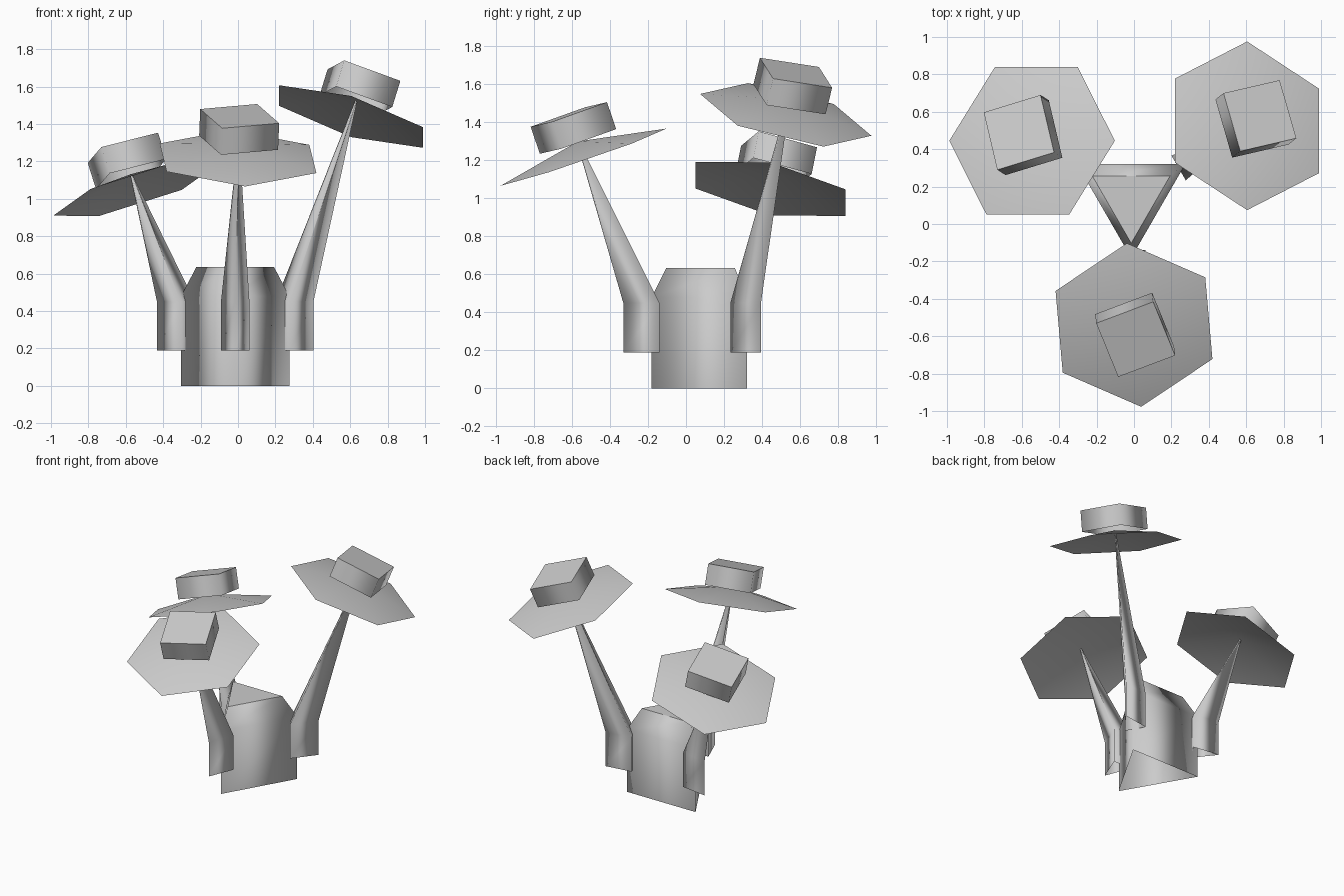
import bpy, bmesh
from math import cos, sin, radians
from mathutils import Vector

cube = bpy.data.objects.get("Cube")
if cube:
    bpy.data.objects.remove(cube, do_unlink=True)

# One plain grey for everything
grey = bpy.data.materials.new("plain_grey")
grey.use_nodes = True
colour = (0.6, 0.6, 0.6, 1)
grey.diffuse_color = colour
grey.node_tree.nodes["Principled BSDF"].inputs["Base Color"].default_value = colour


def ring(centre, normal, radius, sides, azimuth):
    """Regular polygon across the normal, first corner towards the azimuth."""
    n = Vector(normal).normalized()
    c, s = cos(radians(azimuth)), sin(radians(azimuth))
    u = Vector((c, s, -(n.x * c + n.y * s) / n.z)).normalized()
    v = n.cross(u)
    turns = [radians(360 * i / sides) for i in range(sides)]
    return [Vector(centre) + radius * (cos(t) * u + sin(t) * v) for t in turns]


def loft(name, rings, cap=False, apex=None):
    """Smooth open wall through the rings, with an optional flat cap or a point."""
    bm = bmesh.new()
    loops = [[bm.verts.new(p) for p in r] for r in rings]
    count = len(loops[0])
    for low, high in zip(loops, loops[1:]):
        for i in range(count):
            j = (i + 1) % count
            bm.faces.new((low[i], low[j], high[j], high[i])).smooth = True
    if apex is not None:
        tip = bm.verts.new(apex)
        for i in range(count):
            bm.faces.new((loops[-1][i], loops[-1][(i + 1) % count], tip)).smooth = True
    if cap:
        lid = bm.faces.new(loops[-1])
        for edge in lid.edges:
            edge.smooth = False
    mesh = bpy.data.meshes.new(name)
    bm.to_mesh(mesh)
    bm.free()
    mesh.materials.append(grey)
    obj = bpy.data.objects.new(name, mesh)
    bpy.context.collection.objects.link(obj)
    return obj


UP = Vector((0, 0, 1))
AXIS = Vector((-0.015, 0.153, 0))

# Three-sided trunk with a narrowed shoulder, open below
loft("trunk", [
    ring(AXIS, UP, 0.334, 3, -90),
    ring(AXIS + UP * 0.48, UP, 0.334, 3, -90),
    ring((-0.015, 0.137, 0.635), UP, 0.24, 3, -90),
], cap=True)


def stalk(name, azimuth, tip):
    """Three-sided stem: upright foot, then a long taper to the tip."""
    out = Vector((cos(radians(azimuth)), sin(radians(azimuth)), 0))
    side = UP.cross(out)
    section = [out * 0.127, out * -0.063 + side * 0.076, out * -0.063 - side * 0.076]
    foot = AXIS + out * 0.356
    rings = [[foot + UP * z + p for p in section] for z in (0.19, 0.45)]
    rings.append([Vector(tip) + p * 0.06 for p in section])
    loft(name, rings)


def hat(name, centre, normal, brim_turn, crown_turn):
    """Shallow six-sided brim with a square crown standing on its peak."""
    centre, n = Vector(centre), Vector(normal).normalized()
    peak = centre + n * 0.088
    loft(name + "_brim", [ring(centre, n, 0.464, 6, brim_turn)], apex=peak)
    loft(name + "_crown", [
        ring(peak, n, 0.231, 4, crown_turn),
        ring(peak + n * 0.15, n, 0.231, 4, crown_turn),
    ], cap=True)
    return peak


# Stem direction, brim centre, brim normal, brim and crown corner directions
branches = {
    "front": (-90, (0, -0.54, 1.217), (0.038, -0.323, 0.946), 95, 65),
    "left": (30, (0.605, 0.525, 1.44), (0.287, 0.227, 0.93), 90, 61),
    "right": (150, (-0.545, 0.445, 1.05), (-0.296, 0.188, 0.937), 0, 60),
}
for label, (direction, centre, normal, brim_turn, crown_turn) in branches.items():
    peak = hat(label + "_cap", centre, normal, brim_turn, crown_turn)
    stalk(label + "_stalk", direction, peak)
